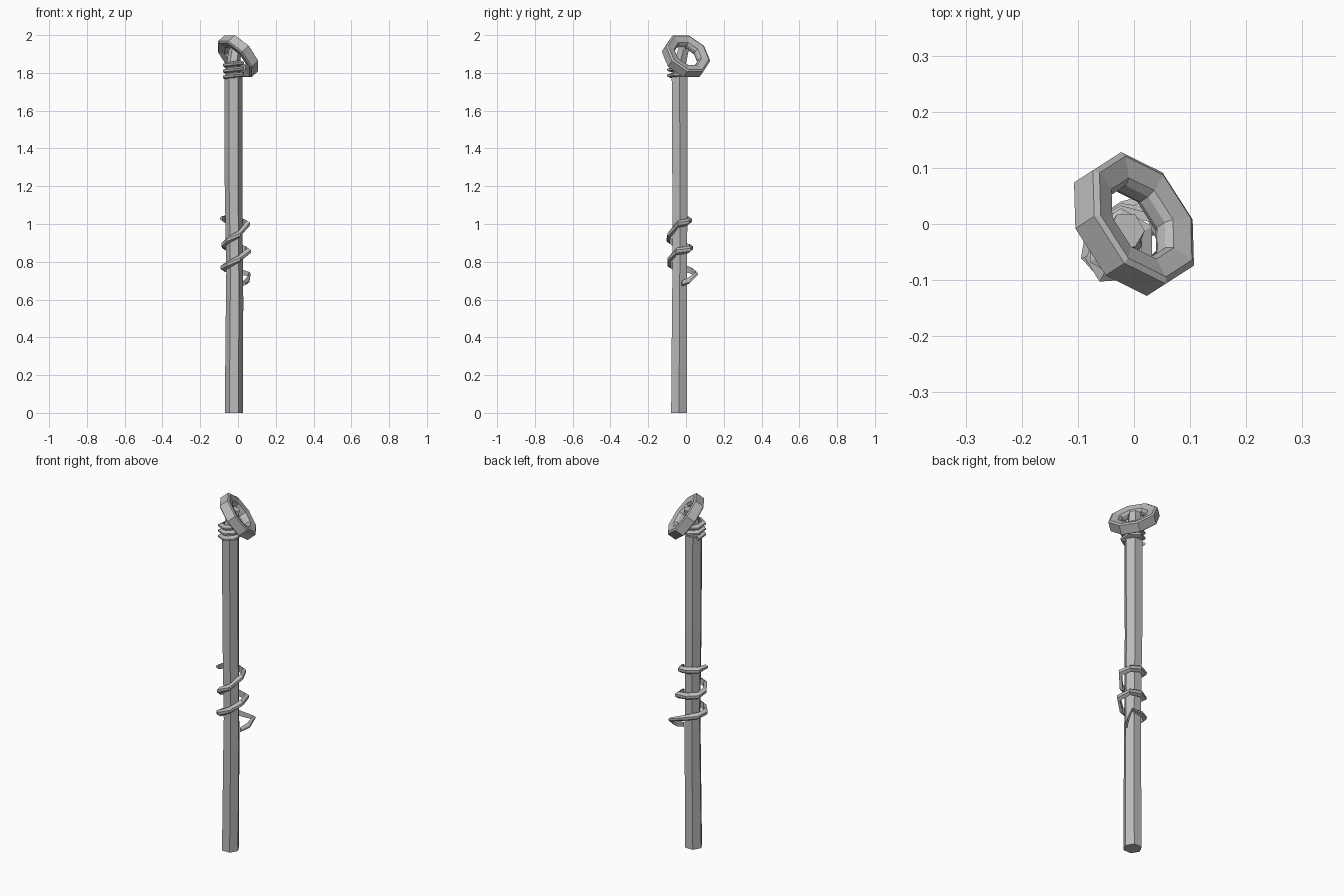
import bpy, bmesh
from math import cos, sin, pi, radians
from mathutils import Vector

cube = bpy.data.objects.get("Cube")
if cube:
    bpy.data.objects.remove(cube, do_unlink=True)

grey = bpy.data.materials.new("plain_grey")
grey.use_nodes = True
colour = (0.5, 0.5, 0.5, 1)
grey.diffuse_color = colour
grey.node_tree.nodes["Principled BSDF"].inputs["Base Color"].default_value = colour

AXIS = Vector((-0.023, -0.036, 0))


def loft(name, loops, closed=False):
    """Skin a list of equal-length point loops; cap the ends unless closed."""
    bm = bmesh.new()
    rows = [[bm.verts.new(p) for p in loop] for loop in loops]
    n = len(rows[0])
    for i in range(len(rows) if closed else len(rows) - 1):
        a, b = rows[i], rows[(i + 1) % len(rows)]
        for j in range(n):
            k = (j + 1) % n
            bm.faces.new((a[j], a[k], b[k], b[j]))
    if not closed:
        bm.faces.new(rows[0])
        bm.faces.new(rows[-1])
    bmesh.ops.recalc_face_normals(bm, faces=bm.faces)
    mesh = bpy.data.meshes.new(name)
    bm.to_mesh(mesh)
    bm.free()
    mesh.materials.append(grey)
    obj = bpy.data.objects.new(name, mesh)
    bpy.context.collection.objects.link(obj)
    return obj


def hexagon(x, y, z, r, turn=0):
    return [Vector((x + r * cos(turn + i * pi / 3), y + r * sin(turn + i * pi / 3), z))
            for i in range(6)]


def strap(name, path, thick, height):
    """Flat ridged strap along a path, given as (angle, radius, z, scale)."""
    loops = []
    for angle, r, z, s in path:
        out = Vector((cos(radians(angle)), sin(radians(angle)), 0))
        mid = AXIS + out * r + Vector((0, 0, z))
        section = [(-1, -1), (0.9, -0.45), (1, 0.35), (-1, 1)]
        loops.append([mid + out * (a * thick * s) + Vector((0, 0, b * height * s))
                      for a, b in section])
    return loft(name, loops)


# Slightly crooked six-sided shaft
loft("shaft", [hexagon(*s) for s in (
    (-0.022, -0.037, 0, 0.048),
    (-0.018, -0.034, 0.6, 0.046),
    (-0.018, -0.033, 0.75, 0.044),
    (-0.024, -0.032, 1.25, 0.047),
    (-0.024, -0.034, 1.78, 0.048))])

# Narrow peg leaning into the ring
loft("peg", [hexagon(*s) for s in (
    (-0.026, -0.036, 1.77, 0.042),
    (-0.026, -0.034, 1.84, 0.037),
    (-0.014, -0.012, 1.93, 0.033))])

# Cord wound tightly under the ring
strap("neck_binding",
      [(150 + 60 * i, 0.053, 1.775 + 0.0052 * i, 1) for i in range(16)], 0.011, 0.013)

# Loose strap climbing around the middle, with a free tail
strap("grip_wrap", [
    (15, 0.058, 0.685, 0.7), (35, 0.095, 0.70, 0.9), (48, 0.128, 0.735, 0.6),
    (90, 0.068, 0.755, 0.9), (150, 0.062, 0.765, 1), (200, 0.066, 0.77, 1),
    (240, 0.064, 0.785, 1), (300, 0.062, 0.815, 1), (350, 0.084, 0.855, 1),
    (40, 0.088, 0.865, 1), (90, 0.064, 0.875, 1), (150, 0.06, 0.88, 1),
    (200, 0.06, 0.89, 1), (240, 0.068, 0.915, 1), (300, 0.062, 0.945, 1),
    (355, 0.078, 1.0, 1), (40, 0.072, 1.01, 1), (90, 0.06, 1.02, 1),
    (150, 0.062, 1.025, 1), (200, 0.07, 1.03, 0.7)], 0.009, 0.019)

# Tilted eight-sided ring with bevelled rims
normal = Vector((0.67, 0.43, 0.6)).normalized()
side = normal.cross(Vector((0, 0, 1))).normalized()
slope = side.cross(normal)
centre = Vector((0, 0, 1.888))
half = [(0.13, 0.025), (0.119, 0.031), (0.08, 0.023), (0.071, 0.010)]
profile = half + [(r, -h) for r, h in reversed(half)]
loft("ring", [[centre + (slope * cos(t) + side * sin(t)) * r + normal * h
               for r, h in profile]
              for t in (pi / 8 + i * pi / 4 for i in range(8))], closed=True)
